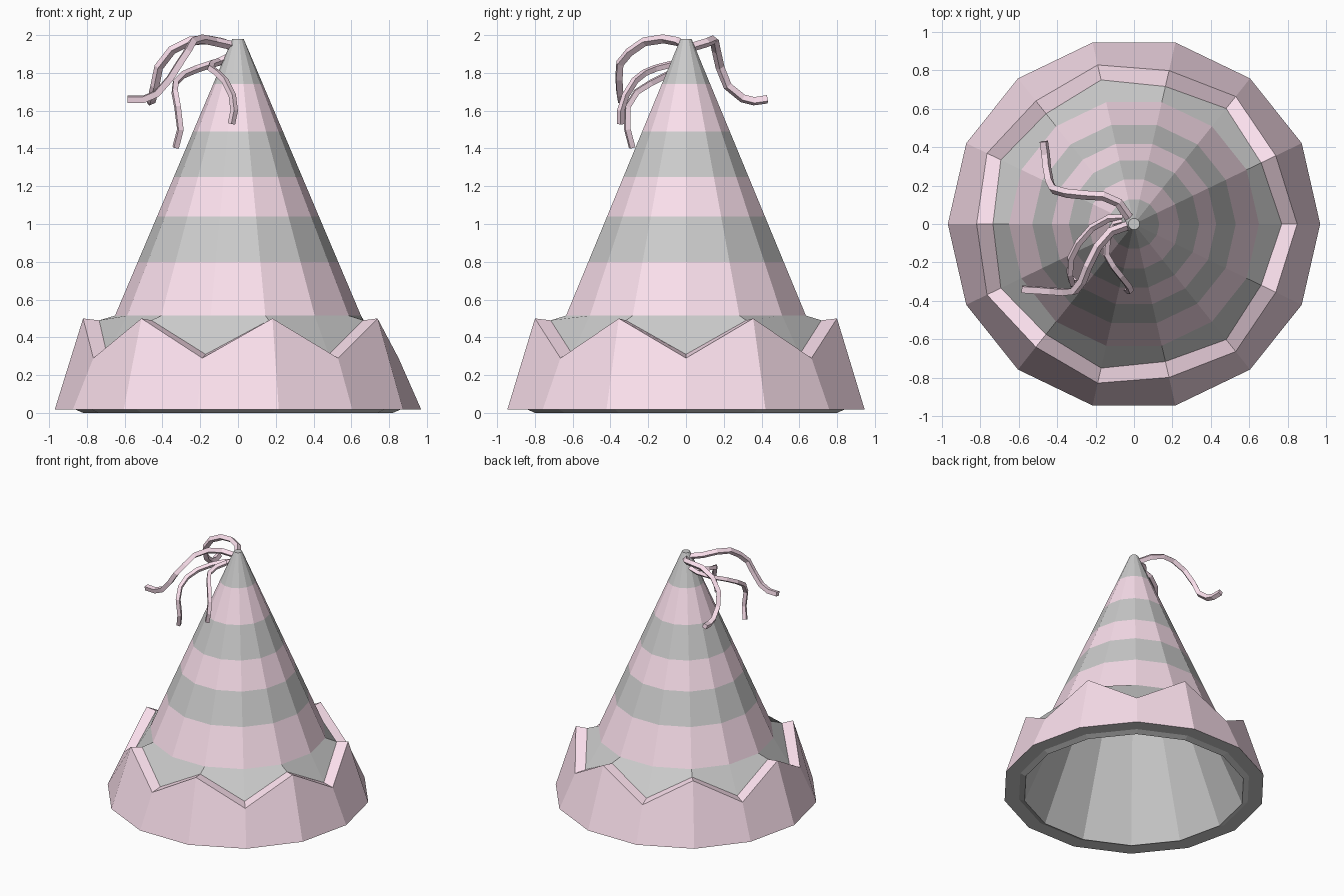
import bpy, bmesh
from math import cos, sin, pi

if "Cube" in bpy.data.objects:
    bpy.data.objects.remove(bpy.data.objects["Cube"])

SIDES = 14

pink = bpy.data.materials.new("pink")
pink.diffuse_color = (0.96, 0.74, 0.84, 1)
pink.use_nodes = True
pink.node_tree.nodes["Principled BSDF"].inputs["Base Color"].default_value = pink.diffuse_color
grey = bpy.data.materials.new("grey")
grey.diffuse_color = (0.8, 0.8, 0.8, 1)
grey.use_nodes = True
grey.node_tree.nodes["Principled BSDF"].inputs["Base Color"].default_value = grey.diffuse_color


def ring_mesh(name, rings, bands):
    """Bridge rings of (radius, z); a ring may be a (peak, valley) pair of points.
    bands lists the material index of each strip."""
    bm = bmesh.new()
    loops = []
    for ring in rings:
        valley, peak = ring if isinstance(ring[0], tuple) else (ring, ring)
        loop = []
        for k in range(SIDES):
            r, z = peak if k % 2 else valley
            a = 2 * pi * k / SIDES
            loop.append(bm.verts.new((r * cos(a), r * sin(a), z)))
        loops.append(loop)
    for lo, hi, mat in zip(loops, loops[1:], bands):
        for k in range(SIDES):
            n = (k + 1) % SIDES
            bm.faces.new((lo[k], lo[n], hi[n], hi[k])).material_index = mat
    return bm, loops, name


def finish(bm, name):
    me = bpy.data.meshes.new(name)
    bm.to_mesh(me)
    bm.free()
    me.materials.append(grey)
    me.materials.append(pink)
    ob = bpy.data.objects.new(name, me)
    bpy.context.collection.objects.link(ob)
    return ob


# Striped hollow cone: inner wall, bottom lip, outer stripes, tip cap
def radius(z):
    return 0.03 + (1.98 - z) * 0.424


stripes = [0.018, 0.515, 0.80, 1.04, 1.25, 1.49, 1.74, 1.98]
rings = [(0.01, 1.90), (0.82, 0.0)] + [(radius(z), z) for z in stripes]
bm, loops, name = ring_mesh("hat_cone", rings, [0, 0, 0, 1, 0, 1, 0, 1, 0])
bm.faces.new(loops[-1])
bm.faces.new(loops[0][::-1])
finish(bm, name)

# Zigzag brim: flat underside, sloped outside, thick pointed edge, filler to the cone
rings = [(0.86, 0.018), (0.97, 0.018),
         ((0.85, 0.29), (0.82, 0.50)),
         ((0.77, 0.31), (0.735, 0.49)),
         (radius(0.515), 0.515)]
bm, loops, name = ring_mesh("brim", rings, [0, 1, 1, 0])
finish(bm, name)

# Four drooping streamers with a square section
streamers = [
    (0.024, [(-.01, .01, 1.93), (-.08, .11, 1.96), (-.16, .145, 1.975), (-.25, .15, 1.97),
             (-.35, .16, 1.92), (-.42, .18, 1.83), (-.44, .22, 1.73), (-.455, .30, 1.665),
             (-.46, .36, 1.65), (-.47, .43, 1.66)]),
    (0.024, [(-.01, 0, 1.94), (-.12, -.04, 1.965), (-.19, -.12, 1.98), (-.24, -.22, 1.965),
             (-.27, -.30, 1.91), (-.31, -.35, 1.85), (-.36, -.355, 1.77), (-.43, -.35, 1.69),
             (-.50, -.345, 1.66), (-.585, -.34, 1.66)]),
    (0.02, [(-.02, .03, 1.88), (-.13, .03, 1.85), (-.22, -.02, 1.82), (-.29, -.10, 1.79),
            (-.33, -.18, 1.75), (-.335, -.26, 1.70), (-.32, -.31, 1.62), (-.305, -.31, 1.50),
            (-.33, -.285, 1.405)]),
    (0.02, [(-.02, .02, 1.90), (-.10, 0, 1.86), (-.14, -.08, 1.845), (-.145, -.16, 1.825),
            (-.11, -.22, 1.80), (-.07, -.27, 1.76), (-.03, -.32, 1.68), (-.02, -.345, 1.60),
            (-.035, -.345, 1.53)]),
]
for i, (size, pts) in enumerate(streamers):
    cu = bpy.data.curves.new(f"streamer_{i + 1}", "CURVE")
    cu.dimensions = "3D"
    cu.bevel_depth = size
    cu.bevel_resolution = 0
    cu.use_fill_caps = True
    sp = cu.splines.new("POLY")
    sp.points.add(len(pts) - 1)
    for p, co in zip(sp.points, pts):
        p.co = (*co, 1)
    sp.use_smooth = False
    cu.materials.append(pink)
    ob = bpy.data.objects.new(cu.name, cu)
    bpy.context.collection.objects.link(ob)
    bpy.context.view_layer.objects.active = ob
    ob.select_set(True)
    bpy.ops.object.convert(target="MESH")
    ob.select_set(False)
